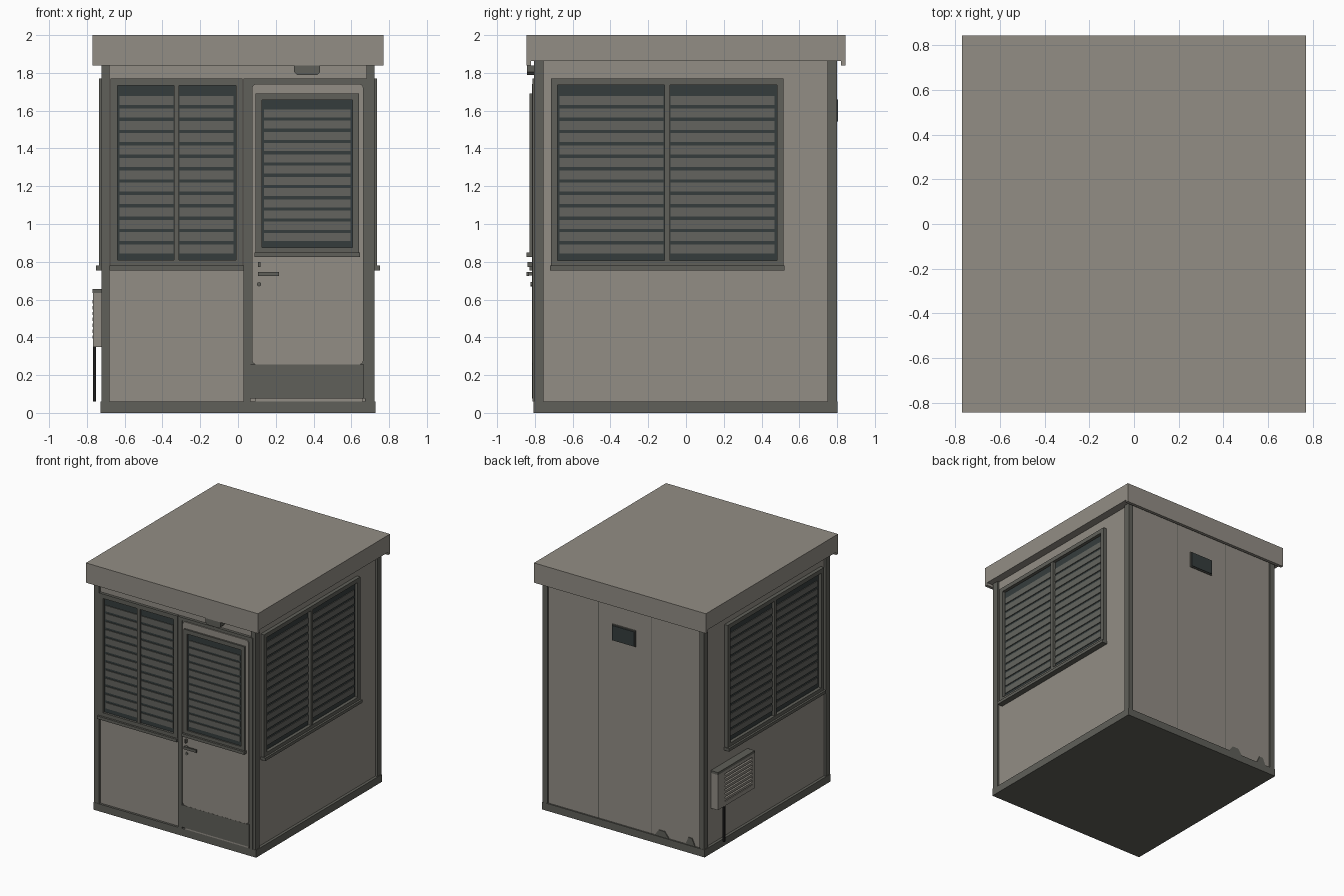
import bpy, bmesh, math

if "Cube" in bpy.data.objects:
    bpy.data.objects.remove(bpy.data.objects["Cube"])


def material(name, rgb):
    m = bpy.data.materials.new(name)
    m.diffuse_color = (*rgb, 1)
    m.use_nodes = True
    m.node_tree.nodes["Principled BSDF"].inputs["Base Color"].default_value = m.diffuse_color
    return m


WALL = material("warm grey panel", (0.29, 0.27, 0.235))
TRIM = material("dark grey trim", (0.115, 0.115, 0.1))
BLIND = material("blind grey", (0.125, 0.127, 0.113))
GLASS = material("dark glass", (0.036, 0.046, 0.046))
BLACK = material("black cable", (0.012, 0.012, 0.012))

# Local coordinates: u along the wall, w outward from the centre, z up
SIDES = {
    "front": lambda u, w, z: (u, -w, z),
    "back": lambda u, w, z: (u, w, z),
    "right": lambda u, w, z: (w, u, z),
    "left": lambda u, w, z: (-w, u, z),
}


def finish(name, bm, mat):
    bmesh.ops.recalc_face_normals(bm, faces=bm.faces)
    me = bpy.data.meshes.new(name)
    bm.to_mesh(me)
    bm.free()
    me.materials.append(mat)
    ob = bpy.data.objects.new(name, me)
    bpy.context.collection.objects.link(ob)
    return ob


def add_prism(bm, side, outline, w0, w1):
    """Extrude a (u, z) outline from depth w0 to w1."""
    f = SIDES[side]
    a = [bm.verts.new(f(u, w0, z)) for u, z in outline]
    b = [bm.verts.new(f(u, w1, z)) for u, z in outline]
    bm.faces.new(a)
    bm.faces.new(b)
    n = len(a)
    for i in range(n):
        j = (i + 1) % n
        bm.faces.new((a[i], a[j], b[j], b[i]))


def boxes(name, mat, side, parts):
    """One object from boxes given as (u0, u1, z0, z1, w0, w1)."""
    bm = bmesh.new()
    for u0, u1, z0, z1, w0, w1 in parts:
        add_prism(bm, side, [(u0, z0), (u1, z0), (u1, z1), (u0, z1)], w0, w1)
    return finish(name, bm, mat)


def prism(name, mat, side, outline, w0, w1):
    bm = bmesh.new()
    add_prism(bm, side, outline, w0, w1)
    return finish(name, bm, mat)


def rounded(u0, u1, z0, z1, r, steps=5):
    pts = []
    for k, (cu, cz) in enumerate([(u1 - r, z1 - r), (u0 + r, z1 - r),
                                  (u0 + r, z0 + r), (u1 - r, z0 + r)]):
        for i in range(steps + 1):
            t = math.pi / 2 * (k + i / steps)
            pts.append((cu + r * math.cos(t), cz + r * math.sin(t)))
    return pts


def window(name, side, u0, u1, z0, z1, w, depth, border, mullion, slat_top, pitch, count):
    """Frame, sill, glass and blind on a wall whose surface is at w."""
    out = w + depth
    b = border
    bars = [(u0, u0 + b, z0, z1, w - 0.01, out), (u1 - b, u1, z0, z1, w - 0.01, out),
            (u0 + b, u1 - b, z0, z0 + b, w - 0.01, out),
            (u0 + b, u1 - b, z1 - b, z1, w - 0.01, out)]
    panes = [(u0 + b, u1 - b)]
    if mullion:
        c = (u0 + u1) / 2
        m = mullion / 2
        bars.append((c - m, c + m, z0 + b, z1 - b, w - 0.01, out - 0.003))
        panes = [(u0 + b, c - m), (c + m, u1 - b)]
    boxes(name + "_frame", TRIM, side, bars)
    boxes(name + "_sill", TRIM, side, [(u0 - 0.006, u1 + 0.006, z0 - 0.018, z0 + 0.006, w - 0.01, out + 0.016)])
    boxes(name + "_glass", GLASS, side,
          [(a, c, z0 + b, z1 - b, w - 0.005, w + 0.004) for a, c in panes])
    slats = []
    for a, c in panes:
        a += 0.012 if a == u0 + b else 0.003
        c -= 0.012 if c == u1 - b else 0.003
        for i in range(count):
            t = slat_top - i * pitch
            slats.append((a, c, t - pitch * 0.72, t, w, w + 0.01))
    boxes(name + "_blind_slats", BLIND, side, slats)


# Base, body and roof
boxes("base", TRIM, "back", [(-0.728, 0.728, 0, 0.06, -0.808, 0.802)])
boxes("body_walls", WALL, "back", [(-0.705, 0.705, 0.06, 1.862, -0.79, 0.79)])
boxes("roof", WALL, "back", [(-0.77, 0.77, 1.862, 2.0, -0.845, 0.845)])
boxes("roof_lips", WALL, "back", [(-0.77, 0.77, 1.84, 1.862, 0.82, 0.845),
                                  (-0.77, 0.77, 1.84, 1.862, -0.845, -0.82)])

# Corner posts
for sx, sn in ((-1, "left"), (1, "right")):
    for y0, y1, yn in ((-0.806, -0.755, "front"), (0.75, 0.8, "back")):
        a, b = sorted((sx * 0.68, sx * 0.723))
        boxes(yn + "_" + sn + "_post", TRIM, "back", [(a, b, 0.06, 1.862, y0, y1)])

# Windows
window("front_window", "front", -0.675, 0.025, 0.773, 1.77, 0.79, 0.022,
       0.036, 0.026, 1.677, 0.0655, 13)
for s in ("right", "left"):
    window(s + "_window", s, -0.715, 0.515, 0.773, 1.77, 0.705, 0.03,
           0.034, 0.03, 1.677, 0.0655, 13)

# Door frame, slab, rounded panel and kick plate
boxes("door_frame", TRIM, "front", [(0.03, 0.066, 0.06, 1.77, 0.78, 0.812),
                                    (0.672, 0.7, 0.06, 1.77, 0.78, 0.812),
                                    (0.066, 0.672, 1.745, 1.77, 0.78, 0.812)])
boxes("door_slab", TRIM, "front", [(0.066, 0.672, 0.075, 1.745, 0.78, 0.806)])
boxes("door_threshold", WALL, "front", [(0.09, 0.66, 0.06, 0.075, 0.78, 0.808)])
prism("door_panel", WALL, "front", rounded(0.074, 0.664, 0.255, 1.742, 0.025), 0.8, 0.815)
boxes("kick_plate", TRIM, "front", [(0.066, 0.668, 0.075, 0.255, 0.8, 0.816)])
window("door_window", "front", 0.093, 0.64, 0.843, 1.69, 0.815, 0.014,
       0.033, 0, 1.607, 0.0595, 12)

# Door handle, lock and keyhole
boxes("door_handle", TRIM, "front", [(0.105, 0.217, 0.726, 0.747, 0.832, 0.845),
                                     (0.105, 0.125, 0.728, 0.745, 0.81, 0.833)])
boxes("door_lock", TRIM, "front", [(0.106, 0.118, 0.773, 0.8, 0.81, 0.838)])
prism("keyhole", TRIM, "front", rounded(0.101, 0.123, 0.67, 0.692, 0.0109, 4), 0.81, 0.823)

# Lamp above the door
prism("door_lamp", TRIM, "front",
      [(0.297, 1.84), (0.297, 1.805), (0.315, 1.788), (0.418, 1.788), (0.435, 1.805), (0.435, 1.84)],
      0.785, 0.842)

# Back wall seams, vent and cable covers
boxes("back_seams", TRIM, "back", [(x - 0.003, x + 0.003, 0.06, 1.862, 0.785, 0.7915)
                                   for x in (-0.243, 0.23)])
boxes("back_vent_frame", TRIM, "back", [(-0.105, 0.105, 1.535, 1.665, 0.785, 0.799)])
boxes("back_vent_panel", GLASS, "back", [(-0.098, 0.098, 1.542, 1.658, 0.79, 0.805)])
for i, (c, w, h) in enumerate(((-0.34, 0.065, 0.05), (-0.595, 0.042, 0.06))):
    prism("cable_cover_%d" % (i + 1), TRIM, "back",
          [(c - w, 0.06), (c + w, 0.06), (c + w * 0.4, 0.06 + h), (c - w * 0.4, 0.06 + h)], 0.785, 0.797)

# Wall unit on the left side: casing, dark recess, louvres and cable
boxes("unit_back", WALL, "left", [(0.22, 0.69, 0.35, 0.635, 0.7, 0.75)])
boxes("unit_casing", WALL, "left", [(0.22, 0.245, 0.35, 0.635, 0.75, 0.768),
                                    (0.6, 0.69, 0.35, 0.635, 0.75, 0.768),
                                    (0.245, 0.6, 0.35, 0.385, 0.75, 0.768),
                                    (0.245, 0.6, 0.61, 0.635, 0.75, 0.768)])
boxes("unit_top", TRIM, "left", [(0.22, 0.69, 0.635, 0.655, 0.7, 0.77)])
boxes("unit_recess", TRIM, "left", [(0.245, 0.6, 0.385, 0.61, 0.748, 0.753)])
boxes("unit_louvres", WALL, "left", [(0.245, 0.6, 0.393 + i * 0.031, 0.411 + i * 0.031, 0.75, 0.77)
                                     for i in range(7)])
boxes("unit_cable", BLACK, "left", [(0.593, 0.607, 0.06, 0.35, 0.752, 0.767)])
